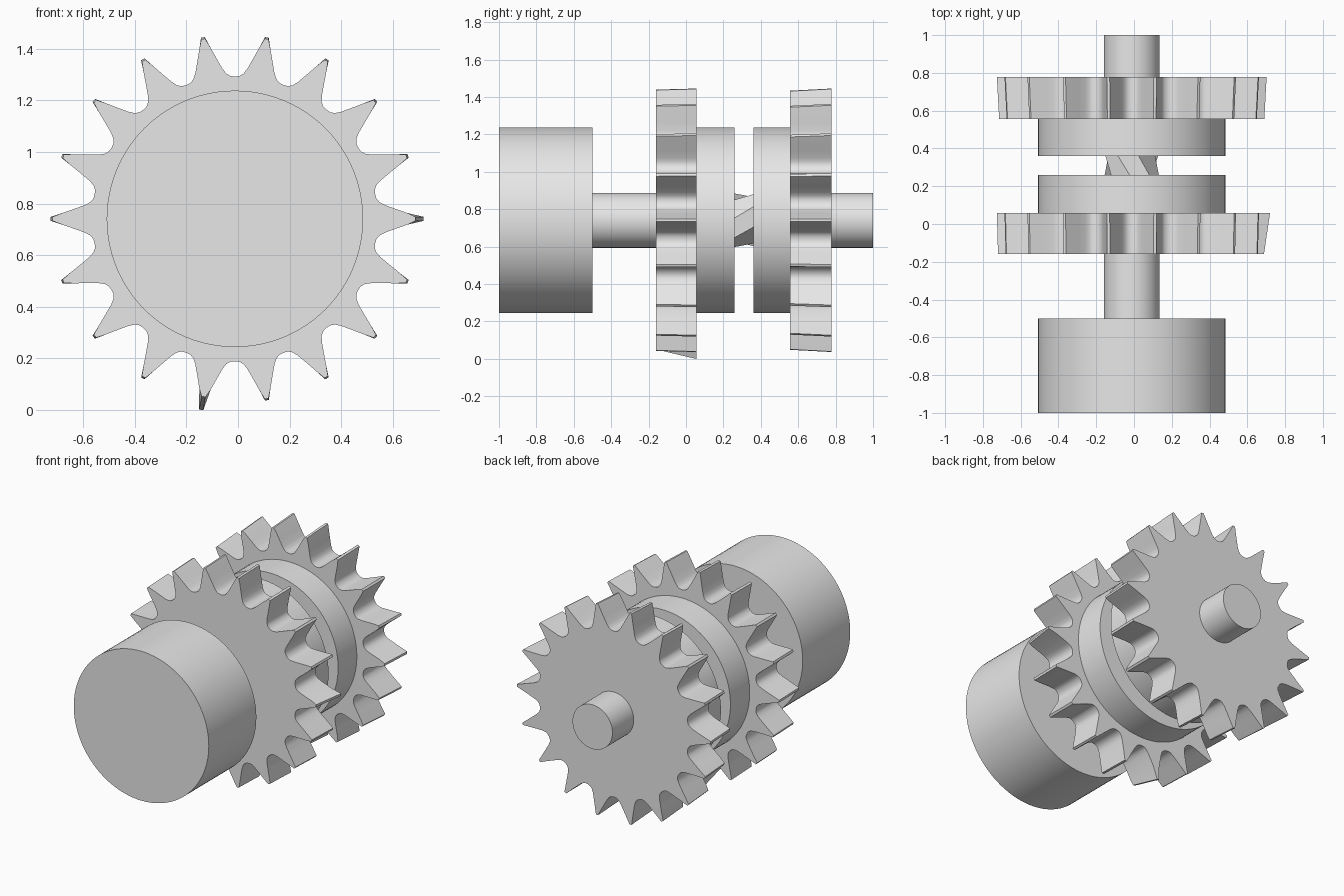
import bpy, bmesh, math

cube = bpy.data.objects.get("Cube")
if cube:
    bpy.data.objects.remove(cube, do_unlink=True)

AXIS_X, AXIS_Z = -0.012, 0.741
TEETH = 18

steel = bpy.data.materials.new("plain grey")
GREY = (0.8, 0.8, 0.8, 1)
steel.diffuse_color = GREY
steel.use_nodes = True
steel.node_tree.nodes["Principled BSDF"].inputs["Base Color"].default_value = GREY


def loft(name, rings):
    """Closed solid through rings of (y, [(angle in degrees, radius), ...])."""
    bm = bmesh.new()
    loops = []
    for y, outline in rings:
        loops.append([bm.verts.new((AXIS_X + r * math.cos(math.radians(a)), y,
                                    AXIS_Z + r * math.sin(math.radians(a))))
                      for a, r in outline])
    count = len(loops[0])
    for lower, upper in zip(loops, loops[1:]):
        for i in range(count):
            j = (i + 1) % count
            bm.faces.new((lower[i], lower[j], upper[j], upper[i]))
    bm.faces.new(loops[0])
    bm.faces.new(loops[-1])
    bmesh.ops.recalc_face_normals(bm, faces=bm.faces)
    mesh = bpy.data.meshes.new(name)
    bm.to_mesh(mesh)
    bm.free()
    mesh.materials.append(steel)
    obj = bpy.data.objects.new(name, mesh)
    bpy.context.collection.objects.link(obj)
    bpy.ops.object.select_all(action="DESELECT")
    obj.select_set(True)
    bpy.context.view_layer.objects.active = obj
    bpy.ops.object.shade_smooth_by_angle(angle=math.radians(30))
    return obj


def circle(radius, sides=96, turn=0):
    return [(turn + 360 * i / sides, radius) for i in range(sides)]


def cylinder(name, radius, y0, y1):
    return loft(name, [(y0, circle(radius)), (y1, circle(radius))])


# Half a tooth from valley to tip: angle off the tooth centre, radius
FLANK = [(10, 0.552), (8.2, 0.554), (6.6, 0.564), (5.2, 0.585),
         (3.5, 0.625), (1.9, 0.67)]


def sprocket(name, y0, y1, front_tip, back_tip, long_teeth):
    front, back = [], []
    for i in range(TEETH):
        centre = i * 360 / TEETH
        tips = long_teeth.get(i, (front_tip, back_tip))
        for outline, tip in zip((front, back), tips):
            outline += [(centre - a, r) for a, r in FLANK]
            outline += [(centre - 0.6, tip), (centre + 0.6, tip)]
            # the valley point is shared with the next tooth
            outline += [(centre + a, r) for a, r in reversed(FLANK[1:])]
    return loft(name, [(y0, front), (y1, back)])


# Solid drum at the front
cylinder("front_drum", 0.497, -1.0, -0.5)

# Shaft in two lengths, joined by a coarse twisted link between the hubs
cylinder("front_shaft", 0.147, -0.51, 0.25)
cylinder("back_shaft", 0.147, 0.37, 1.0)
loft("twisted_link", [(0.24, circle(0.147, 8)), (0.38, circle(0.147, 8, 35))])

# Sprockets, a few teeth flaring towards the back
sprocket("front_sprocket", -0.16, 0.057, 0.708, 0.714,
         {0: (0.70, 0.732), 13: (0.70, 0.752)})
sprocket("back_sprocket", 0.557, 0.777, 0.702, 0.714, {})

# Facing hubs
cylinder("front_hub", 0.497, 0.04, 0.26)
cylinder("back_hub", 0.497, 0.36, 0.57)
